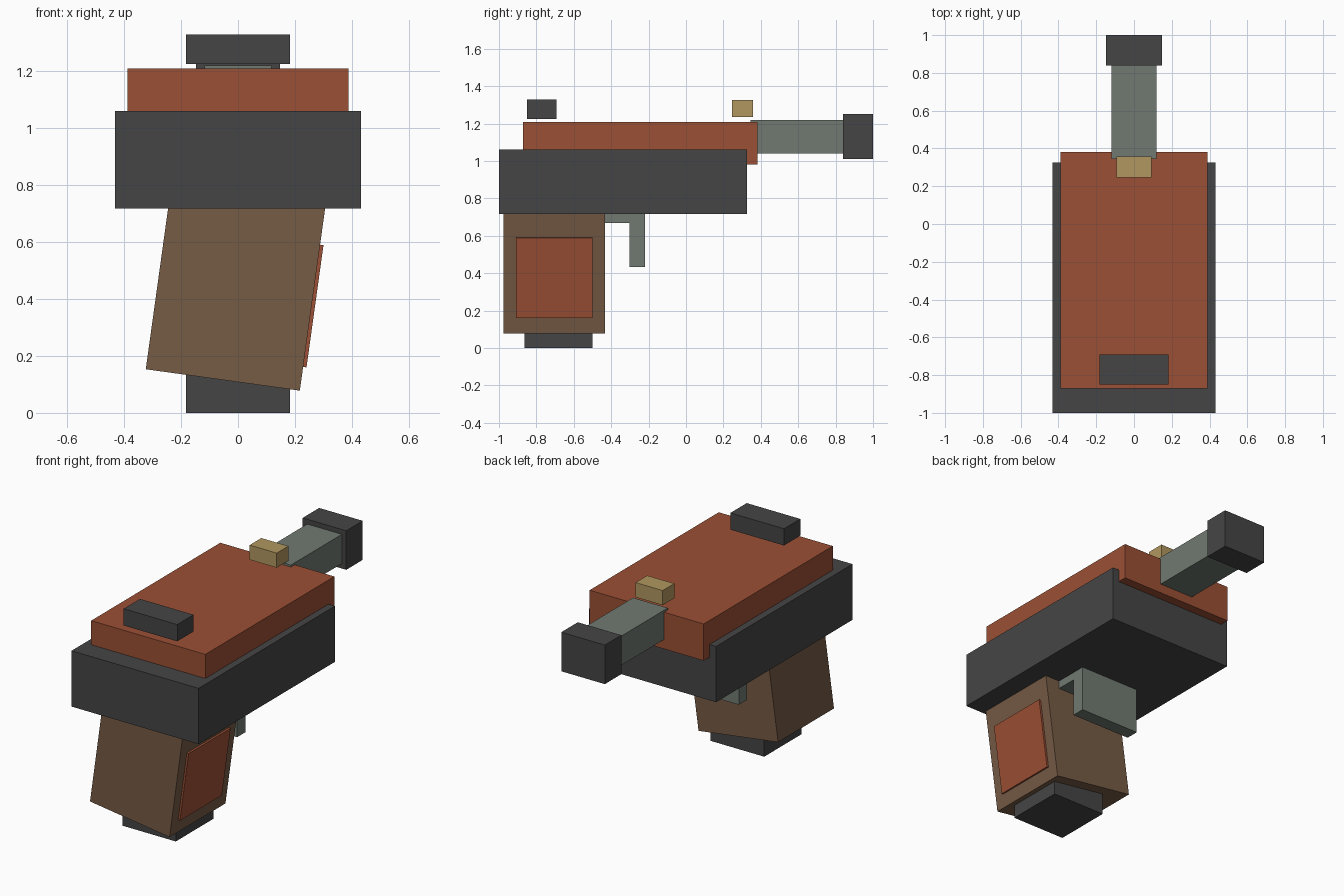
import bpy
import bmesh
from math import radians
from mathutils import Matrix, Vector

default_cube = bpy.data.objects.get("Cube")
if default_cube:
    bpy.data.objects.remove(default_cube, do_unlink=True)


def make_material(name, rgb):
    material = bpy.data.materials.new(name)
    material.use_nodes = True
    colour = (*rgb, 1.0)
    material.diffuse_color = colour
    shader = next(n for n in material.node_tree.nodes if n.type == "BSDF_PRINCIPLED")
    shader.inputs["Base Color"].default_value = colour
    return material


rust_red = make_material("rust red", (0.33, 0.08, 0.035))
charcoal = make_material("charcoal", (0.06, 0.06, 0.06))
wood_brown = make_material("wood brown", (0.18, 0.105, 0.06))
steel_grey = make_material("steel grey", (0.165, 0.195, 0.165))
brass = make_material("brass", (0.44, 0.31, 0.115))


def add_mesh(name, bm, material):
    bmesh.ops.recalc_face_normals(bm, faces=bm.faces)
    mesh = bpy.data.meshes.new(name)
    bm.to_mesh(mesh)
    bm.free()
    mesh.materials.append(material)
    part = bpy.data.objects.new(name, mesh)
    bpy.context.collection.objects.link(part)
    return part


def add_box(name, material, x, y, z):
    """Box filling the given (low, high) range on each axis."""
    low, high = (Vector(corner) for corner in zip(x, y, z))
    bm = bmesh.new()
    bmesh.ops.create_cube(bm, size=1)
    bmesh.ops.scale(bm, vec=high - low, verts=bm.verts)
    bmesh.ops.translate(bm, vec=(low + high) / 2, verts=bm.verts)
    return add_mesh(name, bm, material)


def centred(half_width):
    return (-half_width, half_width)


def add_side_profile(name, material, half_width, profile):
    """Solid made by extruding a (y, z) outline across x."""
    bm = bmesh.new()
    face = bm.faces.new([bm.verts.new((-half_width, y, z)) for y, z in profile])
    extruded = bmesh.ops.extrude_face_region(bm, geom=[face])["geom"]
    new_verts = [v for v in extruded if isinstance(v, bmesh.types.BMVert)]
    bmesh.ops.translate(bm, vec=(2 * half_width, 0, 0), verts=new_verts)
    return add_mesh(name, bm, material)


# Main body and upper slide
add_box("frame", charcoal, centred(0.432), (-1, 0.325), (0.717, 1.06))
add_box("slide", rust_red, centred(0.388), (-0.872, 0.382), (0.982, 1.208))

# Barrel and muzzle
add_box("barrel", steel_grey, centred(0.118), (0.345, 0.845), (1.04, 1.22))
add_box("muzzle", charcoal, centred(0.148), (0.84, 1), (1.01, 1.25))

# Sights floating just above the slide
add_box("rear_sight", charcoal, centred(0.182), (-0.85, -0.692), (1.225, 1.328))
add_box("front_sight", brass, centred(0.092), (0.245, 0.358), (1.235, 1.325))

# Grip and its side panel, leaning together about the grip centre
tilt = Matrix.Translation((0, 0, 0.5)) @ Matrix.Rotation(radians(7.9), 4, "Y")
grip = add_box("grip", wood_brown, centred(0.273), (-0.975, -0.432), centred(0.388))
panel = add_box("grip_panel", rust_red, (0.25, 0.285), (-0.908, -0.5), (-0.304, 0.129))
for part in (grip, panel):
    part.data.transform(tilt)

# Magazine base under the grip
add_box("magazine_base", charcoal, centred(0.182), (-0.864, -0.5), (0, 0.16))

# Trigger guard: top bar with a downward leg
add_side_profile("trigger_guard", steel_grey, 0.205, [
    (-0.44, 0.73), (-0.44, 0.668), (-0.302, 0.668),
    (-0.302, 0.432), (-0.22, 0.432), (-0.22, 0.73)])
